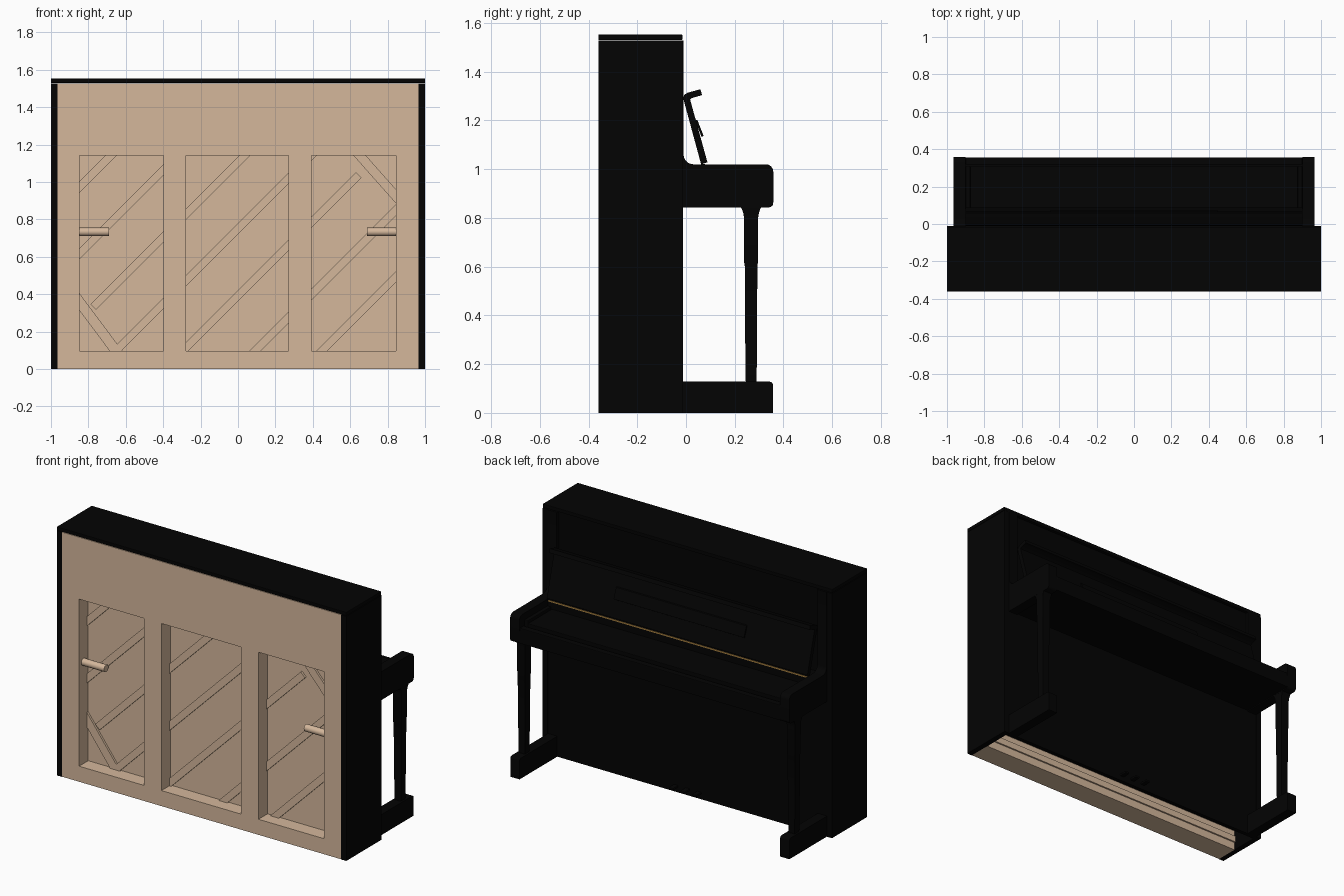
import bpy, bmesh
from math import sin, cos, radians, atan2, hypot
from mathutils import Matrix, Vector

if "Cube" in bpy.data.objects:
    bpy.data.objects.remove(bpy.data.objects["Cube"])


def material(name, rgb):
    m = bpy.data.materials.new(name)
    m.diffuse_color = (*rgb, 1)
    m.use_nodes = True
    m.node_tree.nodes["Principled BSDF"].inputs["Base Color"].default_value = m.diffuse_color
    return m


BLACK = material("black_lacquer", (0.001, 0.001, 0.001))
WOOD = material("bare_wood", (0.66, 0.475, 0.33))
BRASS = material("brass", (0.45, 0.25, 0.06))


def finish(name, bm, mat, bevel=0, smooth=False):
    bmesh.ops.recalc_face_normals(bm, faces=bm.faces)
    me = bpy.data.meshes.new(name)
    bm.to_mesh(me)
    bm.free()
    ob = bpy.data.objects.new(name, me)
    bpy.context.collection.objects.link(ob)
    me.materials.append(mat)
    if bevel:
        b = ob.modifiers.new("bevel", "BEVEL")
        b.width, b.segments = bevel, 2
    if smooth:
        bpy.ops.object.select_all(action='DESELECT')
        ob.select_set(True)
        bpy.context.view_layer.objects.active = ob
        bpy.ops.object.shade_smooth_by_angle(angle=radians(35))
    return ob


def box(name, x, y, z, mat=BLACK, bevel=0):
    bm = bmesh.new()
    size = Matrix.Diagonal((x[1] - x[0], y[1] - y[0], z[1] - z[0], 1))
    mid = Matrix.Translation((sum(x) / 2, sum(y) / 2, sum(z) / 2))
    bmesh.ops.create_cube(bm, size=1, matrix=mid @ size)
    return finish(name, bm, mat, bevel)


def arc(cy, cz, r, a0, a1, n=6):
    return [(cy + r * cos(radians(a0 + (a1 - a0) * i / n)),
             cz + r * sin(radians(a0 + (a1 - a0) * i / n))) for i in range(n + 1)]


def extrude(name, pts, x, mat=BLACK):
    """Extrude a y-z profile along x."""
    bm = bmesh.new()
    f = bm.faces.new([bm.verts.new((x[0], p[0], p[1])) for p in pts])
    r = bmesh.ops.extrude_face_region(bm, geom=[f])
    bmesh.ops.translate(bm, vec=(x[1] - x[0], 0, 0),
                        verts=[v for v in r["geom"] if isinstance(v, bmesh.types.BMVert)])
    return finish(name, bm, mat, smooth=True)


def span(s, a, b):
    return tuple(sorted((s * a, s * b)))


# Case sides, arms, legs and feet, mirrored
arm = ([(-0.20, 0.843)] + arc(0.338, 0.863, 0.02, -90, 0) + arc(0.328, 0.99, 0.03, 0, 90)
       + arc(0.03, 1.06, 0.04, 270, 180) + [(-0.01, 1.527), (-0.20, 1.527)])
foot = [(-0.04, 0), (0.357, 0)] + arc(0.342, 0.113, 0.015, 0, 90) + [(-0.04, 0.128)]
leg = [(0.125, 0.020, 0.021), (0.14, 0.022, 0.023), (0.38, 0.024, 0.0245), (0.61, 0.026, 0.026),
       (0.615, 0.027, 0.028), (0.80, 0.028, 0.029), (0.82, 0.029, 0.032), (0.835, 0.031, 0.037),
       (0.85, 0.032, 0.045)]
for s, side in ((-1, "left"), (1, "right")):
    box(side + "_case_side", span(s, 0.965, 1), (-0.36, -0.012), (0, 1.527))
    extrude(side + "_arm", arm, span(s, 0.90, 0.964))
    extrude(side + "_foot", foot, span(s, 0.90, 0.964))
    bm = bmesh.new()
    rings = [[bm.verts.new((s * 0.932 + i * hx, 0.267 + j * hy, z))
              for i, j in ((-1, -1), (1, -1), (1, 1), (-1, 1))] for z, hx, hy in leg]
    for a, b in zip(rings, rings[1:]):
        for k in range(4):
            bm.faces.new((a[k], a[(k + 1) % 4], b[(k + 1) % 4], b[k]))
    bm.faces.new(rings[0])
    bm.faces.new(rings[-1])
    finish(side + "_leg", bm, BLACK, smooth=True)
    box(side + "_key_block", span(s, 0.875, 0.90), (0.08, 0.31), (0.92, 0.98), bevel=0.004)

# Lid and front panels
box("lid", (-1, 1), (-0.36, -0.015), (1.530, 1.552), bevel=0.002)
box("upper_panel", (-0.90, 0.90), (-0.06, -0.03), (0.95, 1.527))
box("lower_panel", (-0.965, 0.965), (-0.04, -0.015), (0, 0.86))

# Keybed with key slab and slip
box("keybed", (-0.90, 0.90), (-0.05, 0.356), (0.85, 0.925))
box("key_slab", (-0.875, 0.875), (0.03, 0.31), (0.92, 0.962), bevel=0.003)
box("key_slip", (-0.90, 0.90), (0.318, 0.356), (0.92, 0.945), bevel=0.004)
box("fall_rail", (-0.90, 0.90), (-0.05, 0.075), (0.92, 1.005))

# Raised fallboard with its curled lip, brass hinge and music ledge
fall = ([(0.062, 1.02), (0.088, 1.028), (0.017, 1.285), (0.022, 1.291), (0.066, 1.304),
         (0.059, 1.328)] + [(0.008, 1.314), (-0.006, 1.306), (-0.012, 1.293)])
extrude("fallboard", fall, (-0.90, 0.90))
box("fallboard_base", (-0.90, 0.90), (0.062, 0.078), (1.0, 1.022))
box("fallboard_hinge", (-0.895, 0.895), (0.076, 0.082), (1.008, 1.016), BRASS)
extrude("music_ledge", [(0.035, 1.205), (0.047, 1.201), (0.072, 1.137), (0.064, 1.132),
                        (0.043, 1.186)], (-0.45, 0.45))

# Pedals
for i in (-1, 0, 1):
    box("pedal", (i * 0.08 - 0.015, i * 0.08 + 0.015), (-0.03, 0.035), (0.03, 0.044), bevel=0.004)

# Back frame with three openings
xs = [-0.965, -0.847, -0.397, -0.278, 0.27, 0.392, 0.845, 0.965]
zs = [0.0, 0.097, 1.14, 1.527]
bm = bmesh.new()
grid = [[bm.verts.new((x, -0.358, z)) for z in zs] for x in xs]
faces = [bm.faces.new((grid[i][j], grid[i + 1][j], grid[i + 1][j + 1], grid[i][j + 1]))
         for i in range(7) for j in range(3) if not (j == 1 and i in (1, 3, 5))]
r = bmesh.ops.extrude_face_region(bm, geom=faces)
bmesh.ops.translate(bm, vec=(0, 0.092, 0),
                    verts=[v for v in r["geom"] if isinstance(v, bmesh.types.BMVert)])
finish("back_frame", bm, WOOD)

# Soundboard and inner cleats
box("soundboard", (-0.965, 0.965), (-0.268, -0.215), (0, 1.527), WOOD)
for z in (0.05, 0.13):
    box("inner_cleat", (-0.965, 0.965), (-0.216, -0.205), (z, z + 0.04), WOOD)


# Diagonal ribs
def rib(name, a, b, w=0.042):
    bm = bmesh.new()
    d = Vector((b[0] - a[0], 0, b[1] - a[1]))
    m = (Matrix.Translation(((a[0] + b[0]) / 2, -0.27, (a[1] + b[1]) / 2))
         @ Matrix.Rotation(-atan2(d.z, d.x), 4, 'Y')
         @ Matrix.Diagonal((hypot(d.x, d.z), 0.022, w, 1)))
    bmesh.ops.create_cube(bm, size=1, matrix=m)
    finish(name, bm, WOOD)


for k in range(7):
    c = -1.82 + 0.357 * k + (0.03 if k > 4 else 0)
    x0, x1 = max(-0.89, c + 0.06), min(0.89, c + 1.18)
    if k == 2:
        x0 = -0.775
    if k == 4:
        x1 = 0.645
    rib("soundboard_rib", (x0, x0 - c), (x1, x1 - c))
rib("lower_corner_bar", (-0.89, 0.415), (-0.61, 0.04), 0.055)
rib("upper_corner_bar", (0.61, 1.187), (0.90, 0.86), 0.05)

# Carrying handles in the outer openings
for s, side in ((-1, "left"), (1, "right")):
    bm = bmesh.new()
    bmesh.ops.create_cone(bm, cap_ends=True, segments=20, radius1=0.022, radius2=0.022,
                          depth=0.17, matrix=Matrix.Translation((s * 0.775, -0.315, 0.733))
                          @ Matrix.Rotation(radians(90), 4, 'Y'))
    finish(side + "_handle", bm, WOOD, smooth=True)
